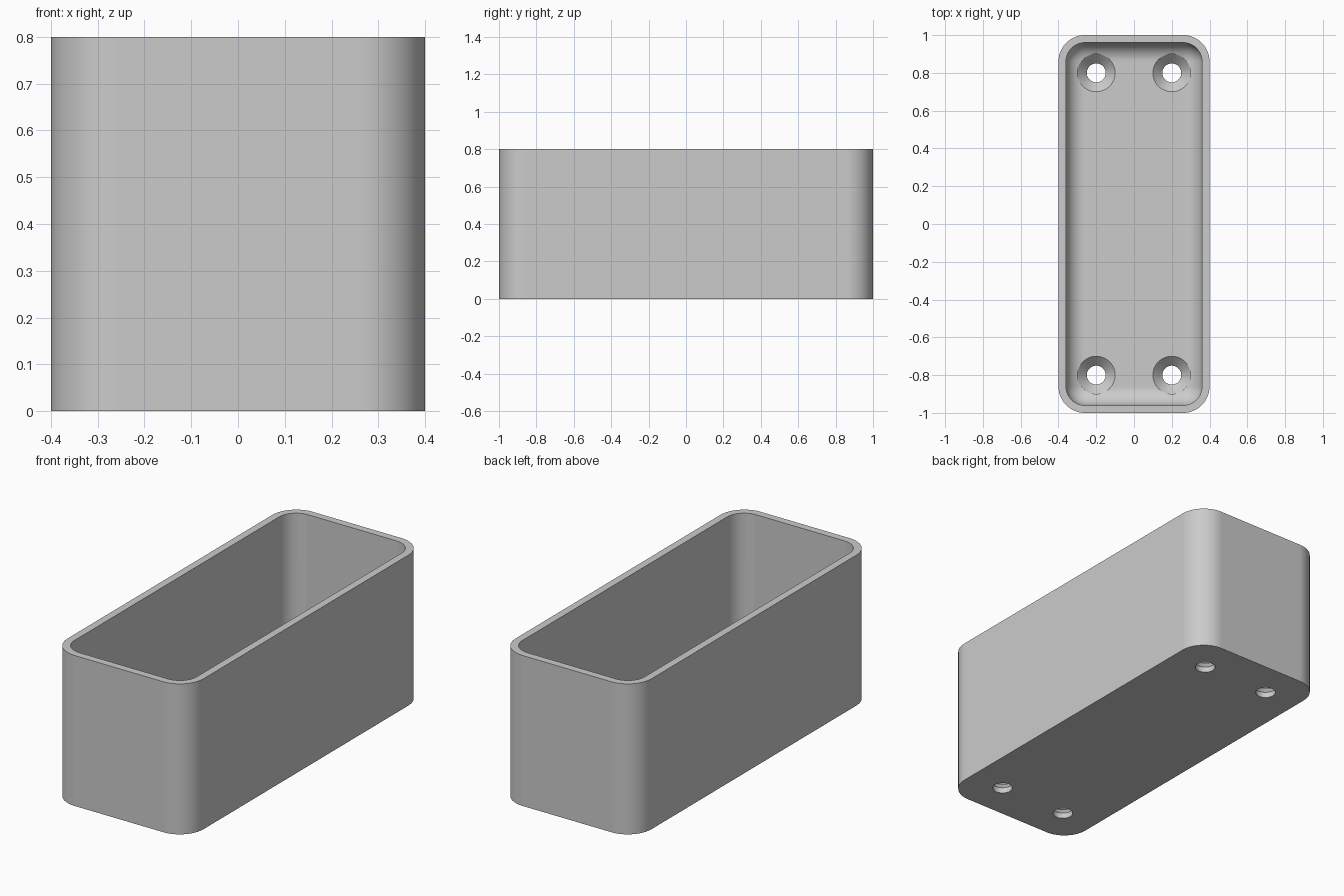
import bpy, bmesh
from math import sin, cos, pi, radians

cube = bpy.data.objects.get("Cube")
if cube:
    bpy.data.objects.remove(cube, do_unlink=True)

HALF_X, HALF_Y, HEIGHT = 0.4, 1.0, 0.8
WALL, FLOOR = 0.04, 0.08
OUTER_R, INNER_R = 0.14, 0.10
CORNER_STEPS, FILLET_STEPS = 16, 14
HOLE_X, HOLE_Y, HOLE_R, SINK_R = 0.2, 0.8, 0.05, 0.1

grey = bpy.data.materials.new("light grey")
grey.use_nodes = True
colour = (0.6, 0.6, 0.6, 1)
grey.diffuse_color = colour
grey.node_tree.nodes["Principled BSDF"].inputs["Base Color"].default_value = colour


def rounded_ring(bm, inset, radius, z):
    """Rounded rectangle loop, inset from the outer walls."""
    cx, cy = HALF_X - inset - radius, HALF_Y - inset - radius
    ring = []
    for i, (sx, sy) in enumerate([(1, 1), (-1, 1), (-1, -1), (1, -1)]):
        for k in range(CORNER_STEPS + 1):
            a = (i + k / CORNER_STEPS) * pi / 2
            ring.append(bm.verts.new((sx * cx + radius * cos(a), sy * cy + radius * sin(a), z)))
    return ring


def circle_ring(bm, x, y, radius, z, n=48):
    return [bm.verts.new((x + radius * cos(2 * pi * k / n), y + radius * sin(2 * pi * k / n), z))
            for k in range(n)]


def skin(bm, rings):
    """Bridge successive rings and cap both ends."""
    for a, b in zip(rings, rings[1:]):
        for k in range(len(a)):
            j = (k + 1) % len(a)
            bm.faces.new((a[k], a[j], b[j], b[k]))
    bm.faces.new(rings[0][::-1])
    bm.faces.new(rings[-1])


def finish(bm, name):
    bmesh.ops.remove_doubles(bm, verts=bm.verts[:], dist=1e-5)
    bmesh.ops.recalc_face_normals(bm, faces=bm.faces[:])
    mesh = bpy.data.meshes.new(name)
    bm.to_mesh(mesh)
    bm.free()
    mesh.materials.append(grey)
    obj = bpy.data.objects.new(name, mesh)
    bpy.context.collection.objects.link(obj)
    return obj


# Open box: outer wall, rim, inner wall, rounded fillet down to the floor
bm = bmesh.new()
rings = [rounded_ring(bm, 0, OUTER_R, 0),
         rounded_ring(bm, 0, OUTER_R, HEIGHT),
         rounded_ring(bm, WALL, INNER_R, HEIGHT)]
for s in range(FILLET_STEPS + 1):
    a = s / FILLET_STEPS * pi / 2
    drop = INNER_R * (1 - cos(a))
    rings.append(rounded_ring(bm, WALL + drop, INNER_R - drop, FLOOR + INNER_R * (1 - sin(a))))
skin(bm, rings)
box = finish(bm, "open_box")

# Countersunk screw holes in the floor
bm = bmesh.new()
profile = [(HOLE_R, -0.05), (HOLE_R, FLOOR - (SINK_R - HOLE_R)), (SINK_R, FLOOR), (SINK_R, FLOOR + 0.06)]
for x in (-HOLE_X, HOLE_X):
    for y in (-HOLE_Y, HOLE_Y):
        skin(bm, [circle_ring(bm, x, y, r, z) for r, z in profile])
cutter = finish(bm, "hole_cutter")
cutter.hide_render = True

cut = box.modifiers.new("screw_holes", 'BOOLEAN')
cut.operation = 'DIFFERENCE'
cut.solver = 'EXACT'
cut.object = cutter
bpy.ops.object.select_all(action='DESELECT')
box.select_set(True)
bpy.context.view_layer.objects.active = box
bpy.ops.object.modifier_apply(modifier=cut.name)
bpy.data.objects.remove(cutter, do_unlink=True)

# Smooth corners, crisp rim and hole edges
bpy.ops.object.shade_smooth_by_angle(angle=radians(30))
weighted = box.modifiers.new("flat_faces_stay_flat", 'WEIGHTED_NORMAL')
weighted.keep_sharp = True
